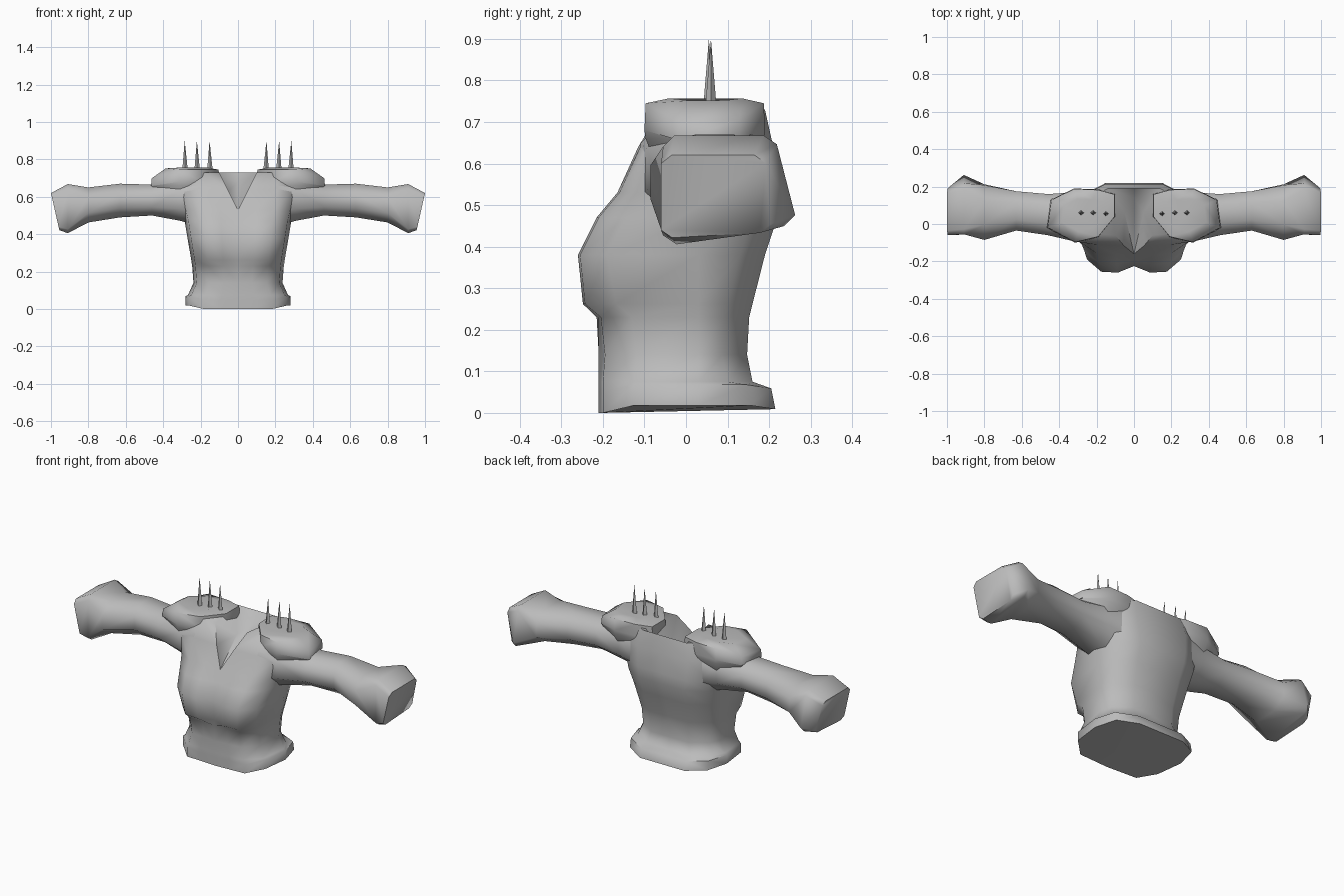
import bpy, bmesh
from math import radians
from mathutils import Vector

cube = bpy.data.objects.get("Cube")
if cube:
    bpy.data.objects.remove(cube, do_unlink=True)

cloth = bpy.data.materials.new("plain grey")
cloth.use_nodes = True
GREY = (0.5, 0.5, 0.5, 1)
cloth.diffuse_color = GREY
cloth.node_tree.nodes["Principled BSDF"].inputs["Base Color"].default_value = GREY


def finish(name, bm, angle):
    """Turn a half-model bmesh into a mirrored, smoothed object."""
    bmesh.ops.recalc_face_normals(bm, faces=bm.faces)
    mesh = bpy.data.meshes.new(name)
    bm.to_mesh(mesh)
    bm.free()
    mesh.materials.append(cloth)
    obj = bpy.data.objects.new(name, mesh)
    bpy.context.collection.objects.link(obj)
    bpy.ops.object.select_all(action='DESELECT')
    obj.select_set(True)
    bpy.context.view_layer.objects.active = obj
    bpy.ops.object.shade_smooth_by_angle(angle=radians(angle))
    obj.modifiers.new("mirror", 'MIRROR')


def loft(bm, rings, closed=True, skip=lambda row, col: False):
    """Bridge successive rings of points with quads."""
    rows = [[bm.verts.new(p) for p in ring] for ring in rings]
    count = len(rows[0])
    for r in range(len(rows) - 1):
        for c in range(count if closed else count - 1):
            if not skip(r, c):
                d = (c + 1) % count
                bm.faces.new((rows[r][c], rows[r][d], rows[r + 1][d], rows[r + 1][c]))
    return rows


# Torso: half rings from front centre round to back centre
# height, centre front, bust front, setback of the flank, half width, back
torso_rows = [
    (0.00, -0.21, -0.205, 0.08, 0.28, 0.215),
    (0.05, -0.21, -0.205, 0.08, 0.28, 0.205),
    (0.075, -0.21, -0.205, 0.08, 0.267, 0.16),
    (0.14, -0.21, -0.20, 0.08, 0.238, 0.147),
    (0.23, -0.215, -0.21, 0.08, 0.245, 0.152),
    (0.262, -0.213, -0.248, 0.08, 0.25, 0.16),
    (0.38, -0.225, -0.26, 0.07, 0.27, 0.19),
    (0.47, -0.19, -0.215, 0.07, 0.285, 0.22),
    (0.53, -0.16, -0.165, 0.055, 0.30, 0.22),
    (0.64, -0.115, -0.115, 0.025, 0.32, 0.21),
    (0.73, -0.06, -0.06, 0.02, 0.28, 0.19),
]
chest, throat, collar = 8, 9, 10
neck_edge = {throat: 0.055, collar: 0.10}
rings = []
for i, (z, centre, front, setback, w, back) in enumerate(torso_rows):
    lift = 0.018 if i < 2 else 0
    rings.append([
        (0, centre, z),
        (neck_edge.get(i, 0.32 * w), front, z),
        (0.65 * w, front + 0.005, z),
        (0.93 * w, front + setback, z + lift),
        (w, 0.03, z + lift),
        (0.88 * w, back - 0.06, z + lift),
        (0.5 * w, back, z + lift / 2),
        (0, back, z + lift / 2),
    ])
bm = bmesh.new()
rows = loft(bm, rings, closed=False, skip=lambda r, c: c == 0 and r >= chest)
bmesh.ops.delete(bm, geom=[v for v in bm.verts if not v.link_faces
                           and v is not rows[chest][0]], context='VERTS')
# Neckline: front triangle, sunken hollow inside the collar, shoulder top, base
notch, lapel = rows[chest][0], rows[throat][1]
top = rows[collar]
valley = bm.verts.new((0.05, 0.06, 0.63))
nape = bm.verts.new((0, 0.14, 0.68))
for face in ((notch, rows[chest][1], lapel),
             (notch, lapel, valley), (lapel, top[1], valley),
             (top[1], top[6], valley), (top[6], top[7], nape),
             (top[6], nape, valley), (notch, valley, nape),
             top[1:7], rows[0]):
    bm.faces.new(face)
finish("torso", bm, 65)

# Sleeves: eight-sided sections along x, closed at the cuff
# x, front, back, bottom, top, backward shear of the bottom, lean of the end
sleeve_rows = [
    (0.20, -0.11, 0.18, 0.44, 0.73, 0, 0),
    (0.31, -0.095, 0.17, 0.472, 0.70, 0, 0),
    (0.46, -0.06, 0.16, 0.50, 0.665, 0, 0),
    (0.63, -0.035, 0.175, 0.49, 0.67, 0, 0),
    (0.80, -0.085, 0.205, 0.46, 0.65, 0.01, 0),
    (0.91, -0.055, 0.213, 0.40, 0.668, 0.055, 0),
    (1.00, -0.06, 0.19, 0.42, 0.62, 0.015, 0.045),
]
rings = []
for i, (x, y0, y1, z0, z1, shear, lean) in enumerate(sleeve_rows):
    cut = 0.28 if i < 5 else 0.10
    ring = []
    for u, v in ((cut, 0), (1 - cut, 0), (1, cut), (1, 1 - cut),
                 (1 - cut, 1), (cut, 1), (0, 1 - cut), (0, cut)):
        y = y0 + u * (y1 - y0) + shear * (1 - v) * u
        z = z0 + v * (z1 - z0) + shear * (1 - v) * u
        ring.append((x - lean * (1 - v), y, z))
    rings.append(ring)
bm = bmesh.new()
rows = loft(bm, rings)
bm.faces.new(rows[-1])
finish("sleeves", bm, 62)

# Shoulder pads: low caps whose sides run down into the chest and sleeves
outline = [(0.10, 0.04), (0.19, -0.07), (0.315, -0.10), (0.465, -0.02),
           (0.445, 0.13), (0.32, 0.19), (0.19, 0.185), (0.10, 0.16)]
middle = Vector((0.27, 0.05))


def pad_ring(scale, height):
    ring = []
    for p in outline:
        q = middle + (Vector(p) - middle) * scale
        ring.append((q.x, q.y, height(q.x)))
    return ring


bm = bmesh.new()
rows = loft(bm, [
    pad_ring(0.62, lambda x: 0.52),
    pad_ring(0.98, lambda x: 0.66),
    pad_ring(1.0, lambda x: 0.68 - max(0, x - 0.35) * 0.2),
    pad_ring(0.98, lambda x: 0.745 - max(0, x - 0.33) * 0.35),
    pad_ring(0.60, lambda x: 0.757 - max(0, x - 0.33) * 0.1),
])
hub = bm.verts.new((middle.x, middle.y, 0.738))
for a, b in zip(rows[-1], rows[-1][1:] + rows[-1][:1]):
    bm.faces.new((a, b, hub))
bm.faces.new(rows[0])
finish("shoulder_pads", bm, 72)

# Spikes: three thin four-sided points on each pad
bm = bmesh.new()
for x, y in ((0.15, 0.055), (0.218, 0.06), (0.283, 0.06)):
    tip = bm.verts.new((x + 0.002, y, 0.90))
    base = [bm.verts.new((x + dx, y + dy, 0.73))
            for dx, dy in ((0.016, 0), (0, 0.014), (-0.016, 0), (0, -0.014))]
    for a, b in zip(base, base[1:] + base[:1]):
        bm.faces.new((a, b, tip))
    bm.faces.new(base)
finish("shoulder_spikes", bm, 30)
